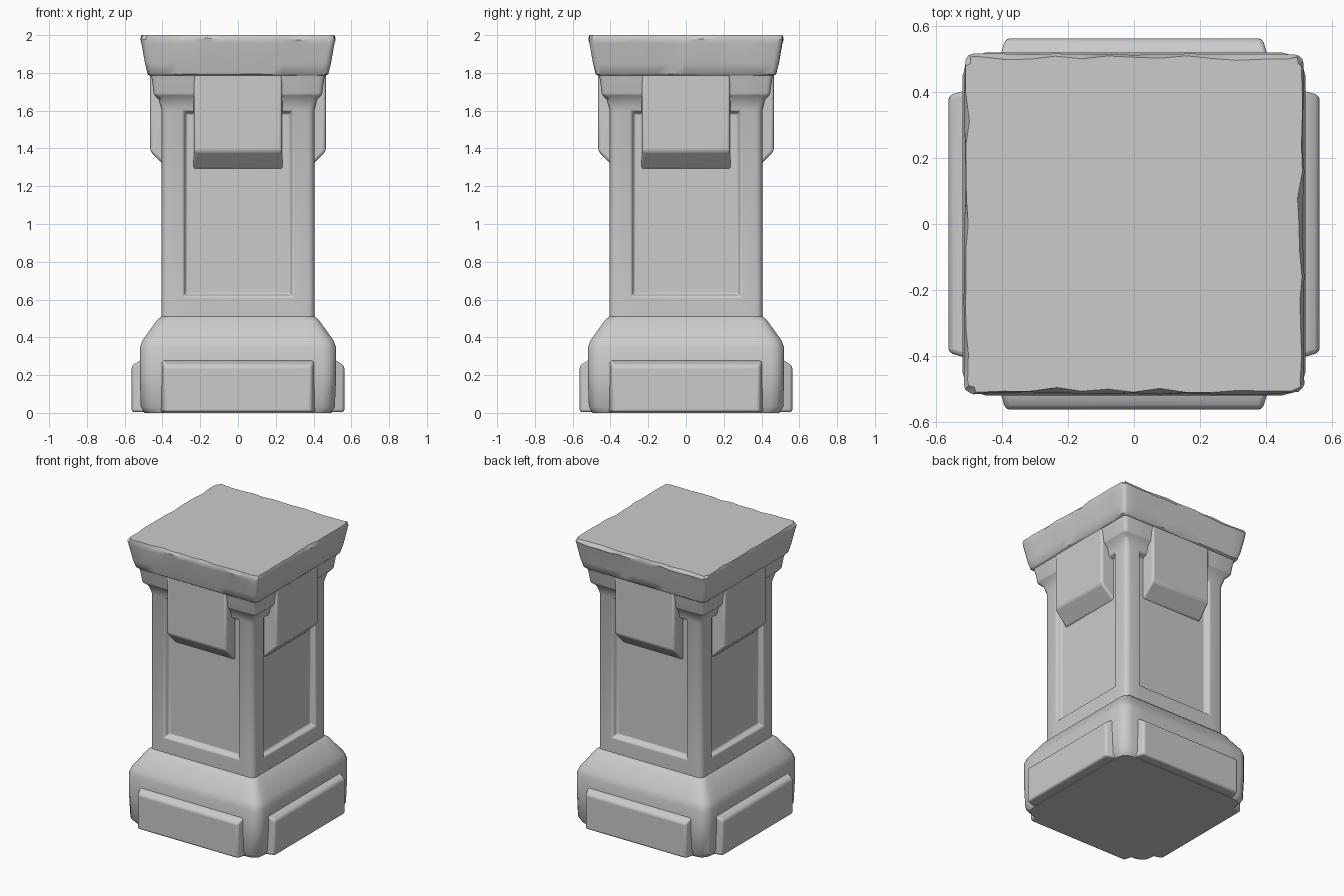
import bpy, bmesh, math, random
from mathutils import Matrix

if "Cube" in bpy.data.objects:
    bpy.data.objects.remove(bpy.data.objects["Cube"])

random.seed(4)


def finish(bm, name, bevel=0.0, segments=2):
    bmesh.ops.recalc_face_normals(bm, faces=bm.faces[:])
    me = bpy.data.meshes.new(name)
    bm.to_mesh(me)
    bm.free()
    ob = bpy.data.objects.new(name, me)
    bpy.context.collection.objects.link(ob)
    if bevel:
        m = ob.modifiers.new("Bevel", 'BEVEL')
        m.width, m.segments, m.limit_method = bevel, segments, 'ANGLE'
        m.angle_limit = math.radians(35)
    bpy.ops.object.select_all(action='DESELECT')
    ob.select_set(True)
    bpy.context.view_layer.objects.active = ob
    bpy.ops.object.shade_smooth_by_angle(angle=math.radians(38))
    return ob


def ring(half, r, cuts):
    """Rounded square outline, with extra points along each side."""
    side = [(x, -half) for x in [-(half - r)] + cuts + [half - r]]
    c = half - r
    for a in (30, 60):
        t = math.radians(a)
        side.append((c + r * math.sin(t), -c - r * math.cos(t)))
    pts = []
    for k in range(4):
        cs, sn = round(math.cos(k * math.pi / 2)), round(math.sin(k * math.pi / 2))
        pts += [(x * cs - y * sn, x * sn + y * cs) for x, y in side]
    return pts


def loft(profile, cuts):
    """profile rows: z, half width, corner radius, wear"""
    bm = bmesh.new()
    rows = []
    for z, half, r, wear in profile:
        row = []
        for x, y in ring(half, r, cuts):
            s = 1 - wear * random.random() ** 2
            dz = -wear * random.random() if 0.01 < z < 1.995 else 0
            row.append(bm.verts.new((x * s, y * s, z + dz)))
        rows.append(row)
    n = len(rows[0])
    for a, b in zip(rows, rows[1:]):
        for i in range(n):
            j = (i + 1) % n
            bm.faces.new((a[i], a[j], b[j], b[i]))
    bm.faces.new(rows[0][::-1])
    bm.faces.new(rows[-1])
    return bm


def four_sides(name, width_front, width_back, profile, bevel):
    """Extrude a (y, z) outline across x and repeat it on all four sides."""
    y_front = min(p[0] for p in profile)
    y_back = max(p[0] for p in profile)
    for k, label in enumerate(("front", "right", "back", "left")):
        bm = bmesh.new()
        ends = []
        for sx in (-1, 1):
            row = []
            for y, z in profile:
                t = (y - y_front) / (y_back - y_front)
                w = width_front + (width_back - width_front) * t
                row.append(bm.verts.new((sx * w, y, z)))
            ends.append(row)
            bm.faces.new(row)
        n = len(profile)
        for i in range(n):
            j = (i + 1) % n
            bm.faces.new((ends[0][i], ends[0][j], ends[1][j], ends[1][i]))
        bm.transform(Matrix.Rotation(k * math.pi / 2, 4, 'Z'))
        finish(bm, f"{label}_{name}", bevel, 3)


worn_cuts = [-0.4 + 0.08 * i for i in range(11)]

# Plinth with rounded shoulder
finish(loft([(0, 0.495, 0.07, 0.01), (0.035, 0.515, 0.07, 0.006), (0.2, 0.52, 0.07, 0),
             (0.345, 0.52, 0.07, 0), (0.385, 0.505, 0.065, 0), (0.44, 0.465, 0.055, 0),
             (0.49, 0.43, 0.04, 0), (0.515, 0.40, 0.035, 0)],
            [-0.35, 0.35]), "plinth")

# Shaft with flared neck and collar; the tall panel on each side is sunk in
bm = loft([(0.45, 0.405, 0.035, 0), (0.615, 0.405, 0.035, 0), (1.60, 0.405, 0.035, 0),
           (1.66, 0.42, 0.03, 0), (1.685, 0.445, 0.025, 0), (1.76, 0.455, 0.025, 0),
           (1.80, 0.465, 0.025, 0)], [-0.29, 0.29])
bm.normal_update()
panels = [f for f in bm.faces if abs(f.calc_center_median().z - 1.1075) < 0.01
          and abs(f.calc_area() - 0.58 * 0.985) < 0.02]
bmesh.ops.inset_individual(bm, faces=panels, thickness=0.023, depth=-0.035)
finish(bm, "shaft", 0.007)

# Worn cap slab
finish(loft([(1.785, 0.465, 0.03, 0), (1.797, 0.478, 0.03, 0.006), (1.85, 0.492, 0.03, 0.003),
             (1.96, 0.511, 0.03, 0.004), (1.988, 0.517, 0.03, 0.015), (2.0, 0.511, 0.03, 0.03)],
            worn_cuts), "cap")

# Hanging blocks under the cap
four_sides("bracket", 0.232, 0.24,
           [(-0.3, 1.80), (-0.465, 1.80), (-0.465, 1.385), (-0.37, 1.29), (-0.3, 1.29)], 0.014)

# Raised plates around the plinth
four_sides("base_plate", 0.39, 0.415,
           [(-0.48, 0.004), (-0.563, 0.004), (-0.563, 0.25), (-0.515, 0.28), (-0.48, 0.28)], 0.014)
